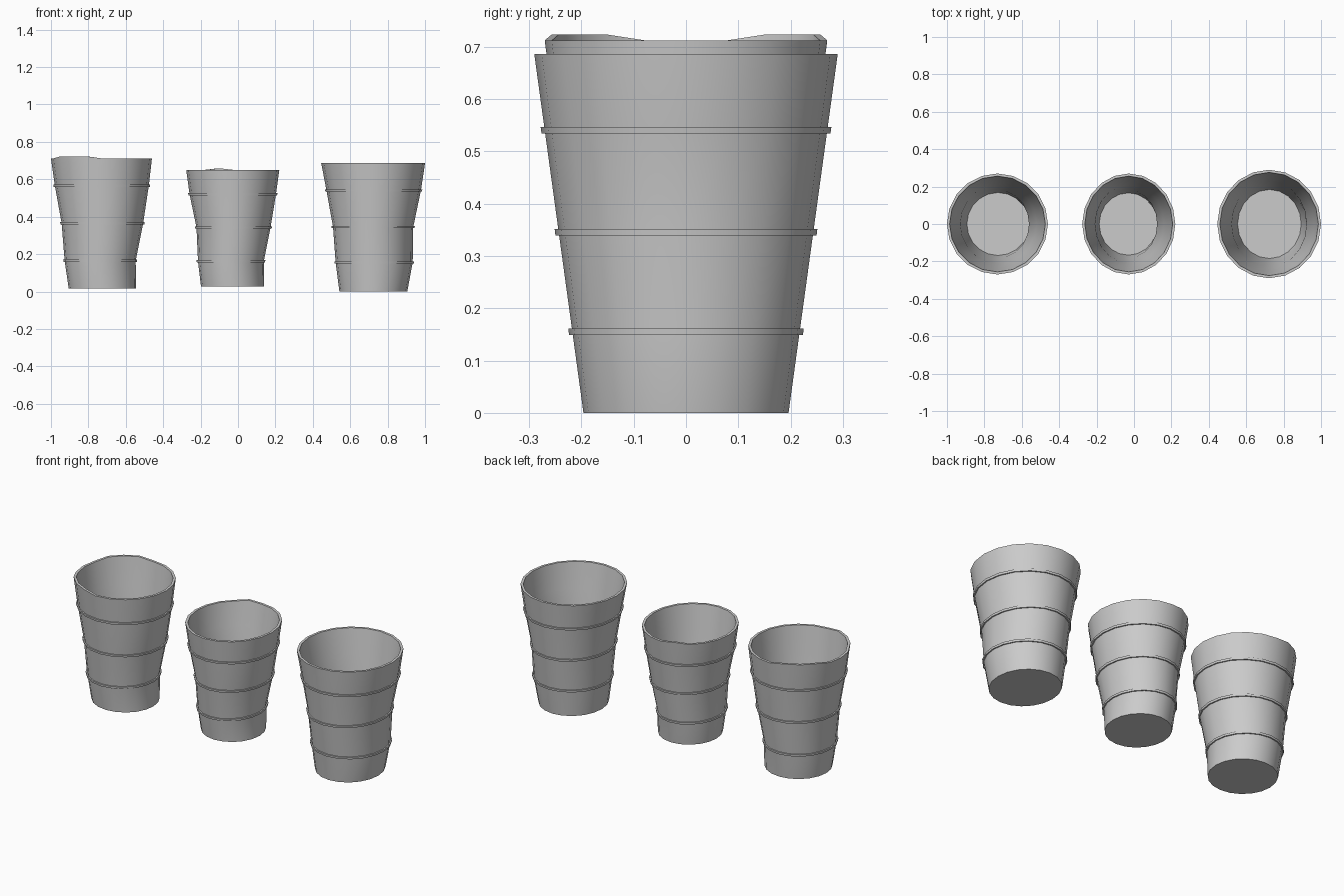
import bpy, bmesh
from math import cos, sin, pi, degrees

if "Cube" in bpy.data.objects:
    bpy.data.objects.remove(bpy.data.objects["Cube"])

SIDES = 20
WALL = 0.014


def loft(name, sections, cap=False, closed=False, lift=None):
    """Skin elliptical sections (z, centre x, radius x, radius y)."""
    bm = bmesh.new()
    loops = []
    for z, cx, rx, ry in sections:
        loop = []
        for i in range(SIDES):
            a = 2 * pi * i / SIDES
            dz = lift(degrees(a)) if lift and z > 0.6 else 0
            loop.append(bm.verts.new((cx + rx * cos(a), ry * sin(a), z + dz)))
        loops.append(loop)
    pairs = list(zip(loops, loops[1:]))
    if closed:
        pairs.append((loops[-1], loops[0]))
    for a, b in pairs:
        for i in range(SIDES):
            j = (i + 1) % SIDES
            bm.faces.new((a[i], a[j], b[j], b[i]))
    if cap:
        bm.faces.new(loops[0][::-1])
        bm.faces.new(loops[-1])
    bmesh.ops.recalc_face_normals(bm, faces=bm.faces)
    me = bpy.data.meshes.new(name)
    bm.to_mesh(me)
    bm.free()
    ob = bpy.data.objects.new(name, me)
    bpy.context.collection.objects.link(ob)
    bpy.ops.object.select_all(action='DESELECT')
    ob.select_set(True)
    bpy.context.view_layer.objects.active = ob
    bpy.ops.object.shade_smooth_by_angle(angle=pi / 6)


def at(sections, z):
    """Section of the outer wall interpolated at height z."""
    for a, b in zip(sections, sections[1:]):
        if z <= b[0]:
            t = (z - a[0]) / (b[0] - a[0])
            return [p + (q - p) * t for p, q in zip(a, b)]
    return list(sections[-1])


def shrink(s, d):
    return (s[0], s[1], s[2] - d, s[3] - d)


def cup(side, levels, y_low, y_high, lift):
    # levels: (z, left x, right x) of the crumpled outer wall
    z0, z1 = levels[0][0], levels[-1][0]
    outer = [(z, (l + r) / 2, (r - l) / 2,
              y_low + (y_high - y_low) * (z - z0) / (z1 - z0))
             for z, l, r in levels]
    # cup wall, rim and inner floor in one skin
    inner = [shrink(s, WALL) for s in reversed(outer[1:])]
    floor = shrink(at(outer, z0 + 0.018), WALL)
    loft(side + "_cup_body", outer + inner + [floor], cap=True, lift=lift)
    # three raised bands
    for n, (z, _, _) in enumerate(levels[1:-1]):
        lo, hi = at(outer, z - 0.006), at(outer, z + 0.006)
        loft(f"{side}_cup_band_{n + 1}",
             [shrink(lo, 0.005), shrink(lo, -0.007),
              shrink(hi, -0.007), shrink(hi, 0.005)], closed=True)


# uneven rims
def two_bumps(a):
    return 0.011 if 105 < min(a, 360 - a) < 148 else 0


def one_bump(a):
    return 0.008 if 100 < a < 115 else 0


cup("left", [(0.015, -0.905, -0.545), (0.165, -0.927, -0.547),
             (0.365, -0.943, -0.507), (0.565, -0.979, -0.477),
             (0.712, -1.0, -0.46)], 0.18, 0.27, two_bumps)
cup("middle", [(0.027, -0.198, 0.14), (0.162, -0.214, 0.138),
               (0.342, -0.222, 0.174), (0.52, -0.259, 0.203),
               (0.651, -0.277, 0.221)], 0.178, 0.27, one_bump)
cup("right", [(0.0, 0.542, 0.905), (0.155, 0.522, 0.934),
              (0.345, 0.508, 0.937), (0.54, 0.473, 0.978),
              (0.686, 0.445, 1.0)], 0.196, 0.29, None)
